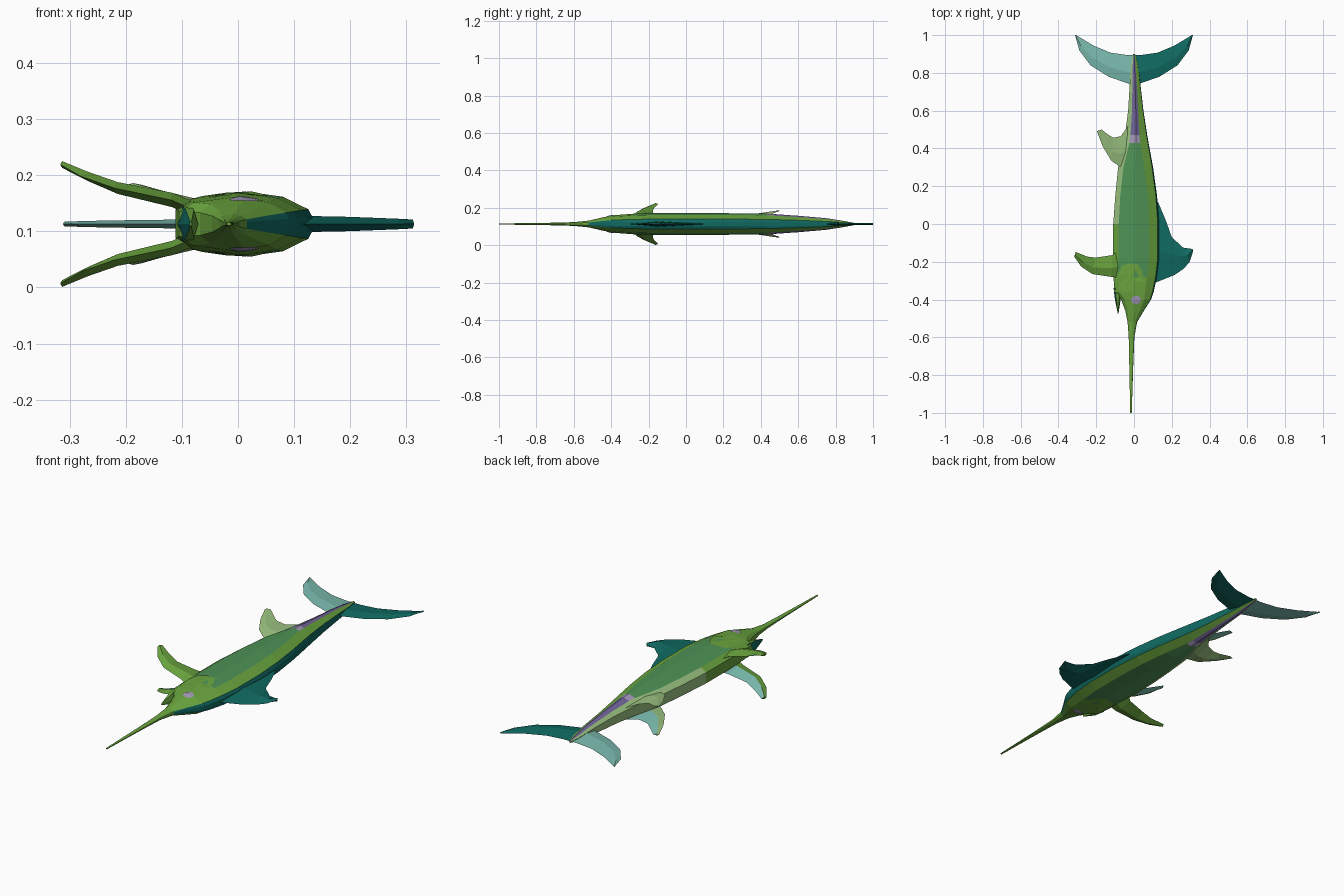
import bpy, bmesh, math
from mathutils import Vector
from mathutils.bvhtree import BVHTree

if "Cube" in bpy.data.objects:
    bpy.data.objects.remove(bpy.data.objects["Cube"])

ZC = 0.113  # the fish lies on its side: back towards +x, mid plane at this height


def mat(name, r, g, b):
    m = bpy.data.materials.new(name)
    m.diffuse_color = [((c / 255 + 0.055) / 1.055) ** 2.4 for c in (r, g, b)] + [1]
    m.use_nodes = True
    m.node_tree.nodes["Principled BSDF"].inputs["Base Color"].default_value = m.diffuse_color
    return m


GREEN = mat("bright green", 106, 165, 62)
SIDE = mat("mid green", 78, 146, 86)
TEAL = mat("dark teal", 16, 106, 98)
AQUA = mat("light teal", 122, 186, 174)
PALE = mat("pale green", 154, 194, 128)
PURPLE = mat("purple", 114, 100, 154)
LAVENDER = mat("lavender", 164, 152, 186)


def finish(name, bm, mats, mirror=False):
    if mirror:  # copy to the other flank
        g = bmesh.ops.duplicate(bm, geom=bm.verts[:] + bm.edges[:] + bm.faces[:])["geom"]
        for v in g:
            if isinstance(v, bmesh.types.BMVert):
                v.co.z = 2 * ZC - v.co.z
    bmesh.ops.recalc_face_normals(bm, faces=bm.faces[:])
    me = bpy.data.meshes.new(name)
    bm.to_mesh(me)
    bm.free()
    for m in mats:
        me.materials.append(m)
    ob = bpy.data.objects.new(name, me)
    bpy.context.collection.objects.link(ob)
    return ob


def loft(bm, rings, rule):
    rows = [[bm.verts.new(p) for p in r] for r in rings]
    n = len(rows[0])
    for i in range(len(rows) - 1):
        for k in range(n):
            f = bm.faces.new((rows[i][k], rows[i][(k + 1) % n],
                              rows[i + 1][(k + 1) % n], rows[i + 1][k]))
            f.material_index = rule(i, k)
    bm.faces.new(rows[0]).material_index = rule(0, 0)
    bm.faces.new(rows[-1]).material_index = rule(len(rows) - 2, 0)


# Body with bill: y, belly x, back x, half thickness
SECT = [(-1, -.020, -.012, .003), (-.75, -.025, -.004, .006), (-.6, -.028, .002, .010),
        (-.52, -.034, .016, .018), (-.46, -.046, .052, .032), (-.40, -.068, .090, .045),
        (-.36, -.105, .104, .049), (-.28, -.108, .121, .055), (-.18, -.111, .133, .058),
        (0, -.110, .133, .058), (.15, -.099, .122, .058), (.3, -.084, .101, .057),
        (.43, -.056, .077, .055), (.47, -.048, .070, .053), (.6, -.031, .050, .044),
        (.75, -.022, .033, .031), (.84, -.017, .022, .017), (.9, -.005, .006, .006)]


def ring(y, xv, xd, h):
    s = min(1, max(0, (y - .25) / .2)) * .13     # side panel narrows to the tail
    prof = [(0, .45), (.12 + s, .78), (.5, 1), (.78 - s, .84), (.97, .45), (1, .2)]
    half = [(xv + t * (xd - xv), w * h) for t, w in prof]
    return [(x, y, ZC + z) for x, z in half] + [(x, y, ZC - z) for x, z in half[::-1]]


def body_colour(i, k):
    y = SECT[i][0]
    k = 10 - k if 5 < k < 11 else k
    if k in (4, 5):
        return 2 if y > -.55 else 0
    if k == 3 or y < -.285:
        return 0
    if k in (1, 2):
        return 5 if y > .46 else 6 if y > .42 else 1
    return 4 if y > -.01 else 0


bm = bmesh.new()
loft(bm, [ring(*s) for s in SECT], body_colour)
bmesh.ops.recalc_face_normals(bm, faces=bm.faces[:])
tree = BVHTree.FromBMesh(bm)
finish("body", bm, [GREEN, SIDE, TEAL, AQUA, PALE, PURPLE, LAVENDER])


# Thin plates that follow the flank
def plate(name, outline, m, lift):
    def drop(x, y):
        hit = tree.ray_cast(Vector((x, y, 1)), Vector((0, 0, -1)))[0]
        return (x, y, (hit.z if hit else ZC) + lift)
    bm = bmesh.new()
    n = len(outline)
    cx, cy = sum(p[0] for p in outline) / n, sum(p[1] for p in outline) / n
    c = bm.verts.new(drop(cx, cy))
    vs = [bm.verts.new(drop(*p)) for p in outline]
    for i in range(n):
        bm.faces.new((c, vs[i], vs[(i + 1) % n]))
    ob = finish(name, bm, [m], True)
    # face each plate outwards
    for p in ob.data.polygons:
        if (p.normal.z > 0) != (p.center.z > ZC):
            p.flip()


plate("eyes", [(.011 + .027 * math.cos(a * math.tau / 10), -.402 + .022 * math.sin(a * math.tau / 10))
               for a in range(10)], LAVENDER, .003)
plate("gill_covers", [(-.088, -.33), (-.083, -.27), (-.065, -.22), (-.02, -.208), (.025, -.215),
                      (.042, -.25), (.055, -.30), (.02, -.305), (-.04, -.315)], GREEN, .003)

# Lower jaw
bm = bmesh.new()
loft(bm, [[(x + r * math.cos(a), y, ZC + 2 * r * math.sin(a)) for a in
           [j * math.tau / 6 for j in range(6)]]
          for x, y, r in ((-.09, -.34, .018), (-.086, -.40, .015), (-.084, -.475, .002))],
     lambda i, k: 1 if k in (2, 3) else 0)
finish("lower_jaw", bm, [GREEN, TEAL])


# Fins: leading edge, ridge and trailing edge lofted from root to tip
def fin(name, lead, trail, z, thick, mats, flip=1, mirror=False):
    bm = bmesh.new()
    n = len(lead)
    rings = []
    for i in range(n):
        (ax, ay), (bx, by) = lead[i], trail[i]
        f = i / (n - 1)
        h = ZC + z[0] + (z[1] - z[0]) * f
        t = thick[0] + (thick[1] - thick[0]) * f
        mx, my = ax * .6 + bx * .4, ay * .6 + by * .4
        rings.append([(ax * flip, ay, h), (mx * flip, my, h + t),
                      (bx * flip, by, h), (mx * flip, my, h - t)])
    # the inner trailing half takes the second colour
    loft(bm, rings, lambda i, k: 1 if k == 2 and len(mats) > 1 else 0)
    finish(name, bm, mats, mirror)


fin("dorsal_fin",
    [(.08, -.32), (.115, -.31), (.215, -.27), (.265, -.235), (.295, -.20), (.314, -.14)],
    [(.08, .20), (.13, .11), (.17, .015), (.20, -.07), (.26, -.125), (.308, -.132)],
    (0, 0), (.016, .008), [TEAL])

for name, side, m in (("upper_tail_fin", 1, TEAL), ("lower_tail_fin", -1, AQUA)):
    fin(name,
        [(0, .73), (.035, .745), (.135, .78), (.23, .84), (.29, .92), (.312, 1.0)],
        [(0, .895), (.04, .895), (.125, .907), (.215, .945), (.265, .975), (.306, 1.0)],
        (0, 0), (.010, .004), [m], side)

fin("pectoral_fins",
    [(-.07, -.285), (-.12, -.28), (-.22, -.265), (-.28, -.225), (-.317, -.172)],
    [(-.07, -.13), (-.115, -.165), (-.205, -.178), (-.25, -.172), (-.308, -.148)],
    (.022, .106), (.015, .006), [GREEN, AQUA], 1, True)

fin("anal_fins",
    [(-.05, .29), (-.085, .31), (-.12, .335), (-.165, .41), (-.197, .492)],
    [(-.03, .52), (-.07, .465), (-.11, .457), (-.135, .472), (-.172, .50)],
    (.028, .070), (.009, .003), [PALE, AQUA], 1, True)
